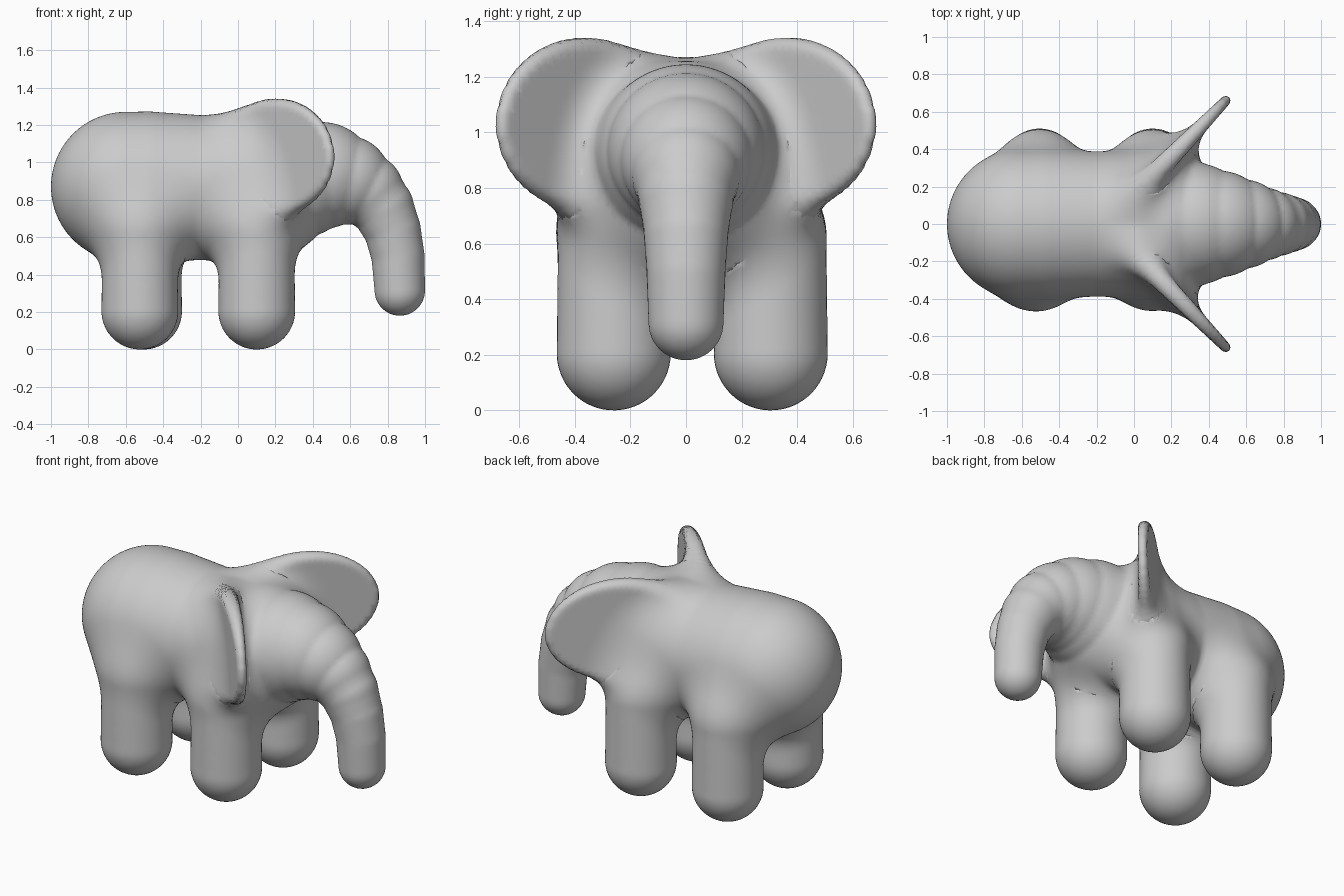
import bpy, bmesh
from math import radians, hypot
from mathutils import Matrix, Vector

if "Cube" in bpy.data.objects:
    bpy.data.objects.remove(bpy.data.objects["Cube"])

# Limbs are paths of (x, y, z, radius)
torso_and_trunk = [
    (-0.60, 0, 0.87, 0.40), (-0.48, 0, 0.87, 0.402), (-0.20, 0, 0.865, 0.387),
    (0.02, 0, 0.87, 0.393), (0.15, 0, 0.875, 0.382), (0.32, 0, 0.92, 0.325),
    (0.45, 0, 0.93, 0.285), (0.58, 0, 0.905, 0.238), (0.69, 0, 0.85, 0.195),
    (0.77, 0, 0.76, 0.170), (0.825, 0, 0.64, 0.152), (0.855, 0, 0.50, 0.142),
    (0.865, 0, 0.315, 0.135)]
legs = [[(x, y, 0.205, 0.205), (x, y, 0.62, 0.20)]
        for x, y in ((-0.525, -0.26), (-0.505, 0.305), (0.10, -0.26), (0.10, 0.305))]
# Ears are tilted oval discs with a round rim
EAR_W, EAR_H = 0.375, 0.27
ears = [Matrix.Translation((0.225, s * 0.385, 1.03)) @ Matrix.Rotation(radians(s * 46), 4, 'Z')
        for s in (-1, 1)]
ears_inv = [m.inverted() for m in ears]


def segments(path):
    out = []
    for a, b in zip(path, path[1:]):
        pa, pb = Vector(a[:3]), Vector(b[:3])
        out.append((pa, pb - pa, (pb - pa).length_squared, a[3], b[3] - a[3]))
    return out


def limb_distance(p, segs):
    best = 9
    for a, d, l2, r, dr in segs:
        v = p - a
        h = min(1, max(0, v.dot(d) / l2))
        best = min(best, (v - d * h).length - r - dr * h)
    return best


def ear_distance(p, inv):
    q = inv @ p
    out = max(0, hypot(q.x / EAR_W, q.z / EAR_H) - 1) * 0.31
    return hypot(out, q.y) - 0.047 + 0.02 * min(1, max(-1, q.x / EAR_W))


def blend(a, b, k):
    h = max(0, k - abs(a - b))
    return min(a, b) - h * h / (4 * k)


body_segs = segments(torso_and_trunk)
leg_segs = [s for leg in legs for s in segments(leg)]


def skin(p):
    d = blend(limb_distance(p, body_segs), limb_distance(p, leg_segs), 0.19)
    return blend(d, min(ear_distance(p, m) for m in ears_inv), 0.15)


# Rough build: balls swept along each limb, plus flattened ear discs
bm = bmesh.new()
for path in [torso_and_trunk] + legs:
    for a, b in zip(path, path[1:]):
        for i in range(5):
            p = Vector(a).lerp(Vector(b), i / 4)
            bmesh.ops.create_icosphere(bm, subdivisions=3, radius=p.w,
                                       matrix=Matrix.Translation(p.xyz))
for m in ears:
    bmesh.ops.create_icosphere(bm, subdivisions=4, radius=1,
                               matrix=m @ Matrix.Diagonal((0.41, 0.06, 0.31, 1)))
mesh = bpy.data.meshes.new("elephant_body")
bm.to_mesh(mesh)
bm.free()
body = bpy.data.objects.new("elephant_body", mesh)
bpy.context.collection.objects.link(body)

# Fuse into one skin
remesh = body.modifiers.new("fuse", 'REMESH')
remesh.mode = 'VOXEL'
remesh.voxel_size = 0.024
soft = body.modifiers.new("soften", 'SMOOTH')
soft.iterations = 4
deps = bpy.context.evaluated_depsgraph_get()
baked = bpy.data.meshes.new_from_object(body.evaluated_get(deps))
body.modifiers.clear()
body.data = baked

# Pull the skin onto the softly blended shape, relaxing between passes
bm = bmesh.new()
bm.from_mesh(baked)
for step in range(7):
    bm.normal_update()
    for v in bm.verts:
        v.co -= v.normal * max(-0.03, min(0.03, skin(v.co)))
    if step < 5:
        bmesh.ops.smooth_vert(bm, verts=bm.verts, factor=0.5,
                              use_axis_x=True, use_axis_y=True, use_axis_z=True)
for f in bm.faces:
    f.smooth = True

# Settle the feet on the ground and centre the length
xs = [v.co.x for v in bm.verts]
low = min(v.co.z for v in bm.verts)
bmesh.ops.translate(bm, verts=bm.verts, vec=(-(max(xs) + min(xs)) / 2, 0, -low))
bm.to_mesh(baked)
bm.free()
